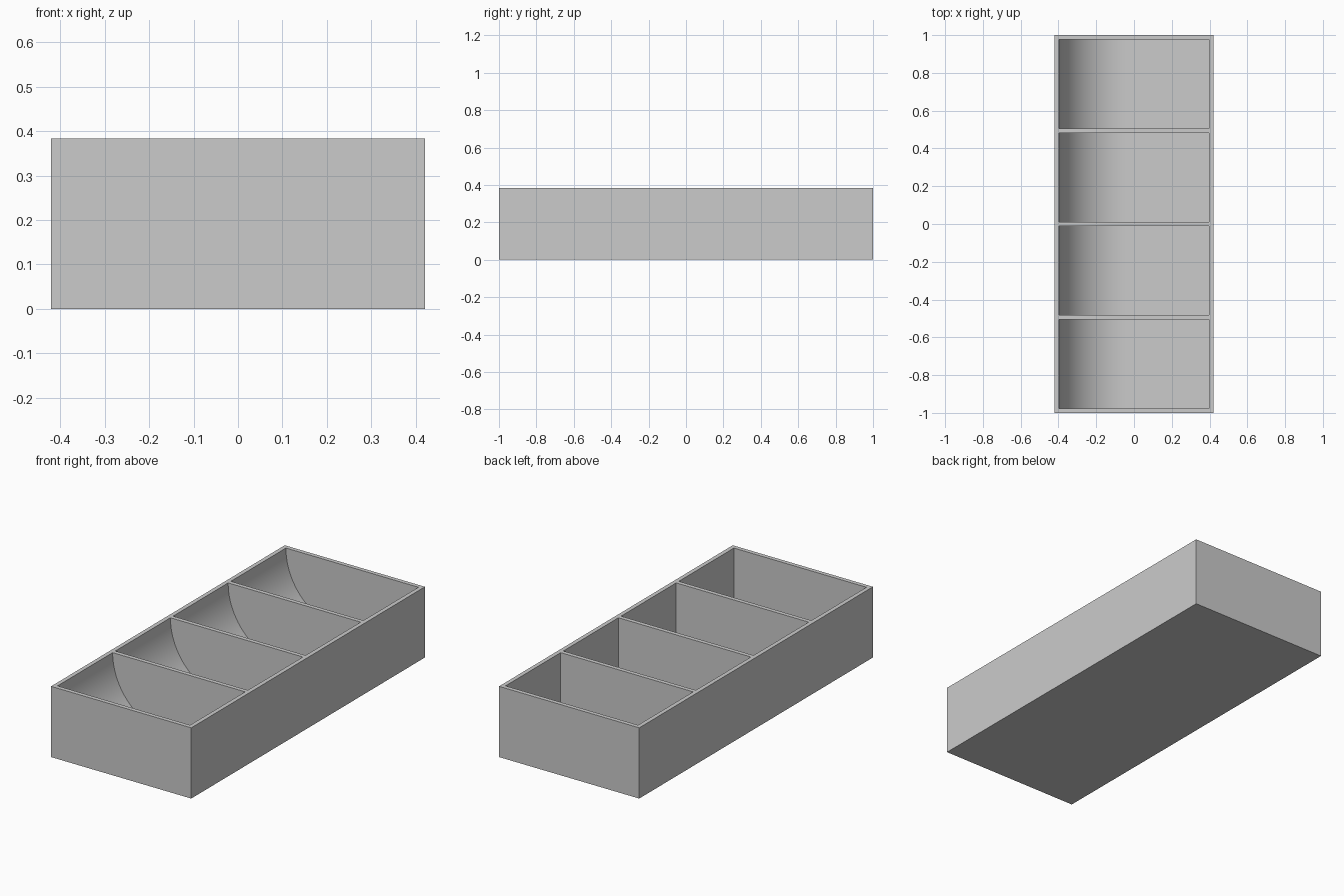
import bpy
import bmesh
from math import cos, sin, pi

if "Cube" in bpy.data.objects:
    bpy.data.objects.remove(bpy.data.objects["Cube"], do_unlink=True)

WIDTH, LENGTH, HEIGHT = 0.84, 2.0, 0.383
WALL = 0.023
BAYS = 4
STEPS = 24

# Plain grey plastic
grey = bpy.data.materials.new("grey plastic")
grey.use_nodes = True
colour = (0.6, 0.6, 0.6, 1.0)
grey.diffuse_color = colour
grey.node_tree.nodes["Principled BSDF"].inputs["Base Color"].default_value = colour


def extrude_profile(name, profile, y0, y1):
    """Solid made by sweeping an x-z profile from y0 to y1."""
    bm = bmesh.new()
    face = bm.faces.new([bm.verts.new((x, y0, z)) for x, z in profile])
    swept = bmesh.ops.extrude_face_region(bm, geom=[face])["geom"]
    verts = [v for v in swept if isinstance(v, bmesh.types.BMVert)]
    bmesh.ops.translate(bm, vec=(0, y1 - y0, 0), verts=verts)
    bmesh.ops.recalc_face_normals(bm, faces=bm.faces)
    mesh = bpy.data.meshes.new(name)
    bm.to_mesh(mesh)
    bm.free()
    mesh.materials.append(grey)
    obj = bpy.data.objects.new(name, mesh)
    bpy.context.collection.objects.link(obj)
    return obj


# Solid block for the tray
half = WIDTH / 2
tray = extrude_profile("divided_tray",
                       [(-half, 0), (half, 0), (half, HEIGHT), (-half, HEIGHT)],
                       -LENGTH / 2, LENGTH / 2)

# Compartment section: upright wall on one side, quarter-round scoop on the other
inner = half - WALL
radius = HEIGHT - WALL
above = HEIGHT + 0.1
section = [(-inner, above)]
for i in range(STEPS + 1):
    a = pi / 2 * i / STEPS
    section.append((-inner + radius * (1 - cos(a)), HEIGHT - radius * sin(a)))
section += [(inner, WALL), (inner, above)]

# Hollow out the row of compartments
bay = (LENGTH - WALL * (BAYS + 1)) / BAYS
bpy.context.view_layer.objects.active = tray
for i in range(BAYS):
    start = -LENGTH / 2 + WALL + i * (bay + WALL)
    cutter = extrude_profile("compartment_cutter", section, start, start + bay)
    cutter.hide_render = True
    cut = tray.modifiers.new("compartment", "BOOLEAN")
    cut.operation = "DIFFERENCE"
    cut.solver = "EXACT"
    cut.object = cutter
    bpy.ops.object.modifier_apply(modifier=cut.name)
    bpy.data.objects.remove(cutter, do_unlink=True)

# Smooth scoops, crisp edges
bpy.ops.object.select_all(action="DESELECT")
tray.select_set(True)
bpy.ops.object.shade_smooth_by_angle(angle=pi / 9)
